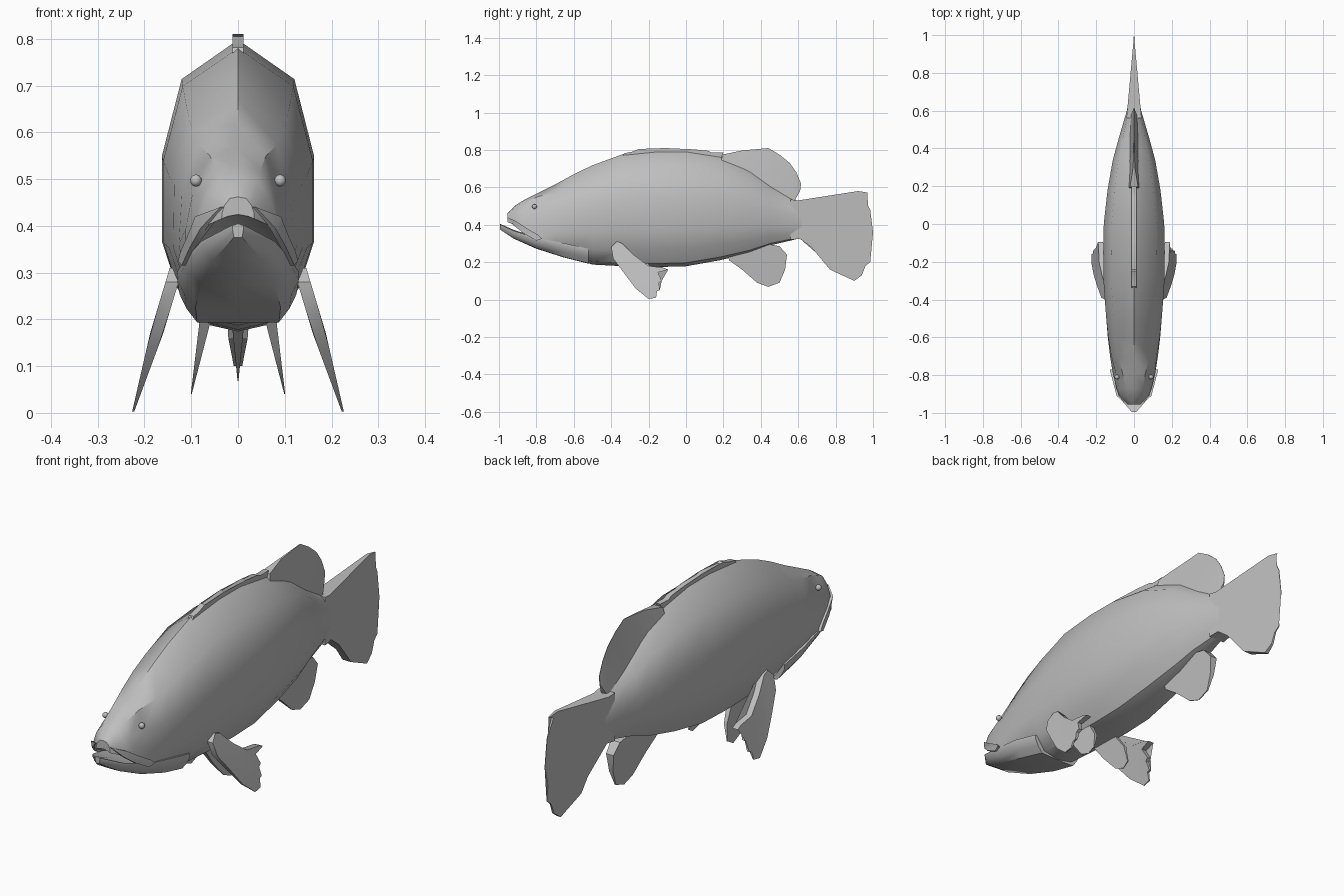
import bpy, bmesh, math

if "Cube" in bpy.data.objects:
    bpy.data.objects.remove(bpy.data.objects["Cube"])

grey = bpy.data.materials.new("fish grey")
grey.diffuse_color = (0.52, 0.52, 0.52, 1)
grey.use_nodes = True
grey.node_tree.nodes["Principled BSDF"].inputs["Base Color"].default_value = grey.diffuse_color


def finish(name, bm, angle=43):
    bmesh.ops.recalc_face_normals(bm, faces=bm.faces)
    me = bpy.data.meshes.new(name)
    bm.to_mesh(me)
    bm.free()
    me.materials.append(grey)
    for p in me.polygons:
        p.use_smooth = True
    me.set_sharp_from_angle(angle=math.radians(angle))
    ob = bpy.data.objects.new(name, me)
    bpy.context.collection.objects.link(ob)
    return ob


def loft(name, stations, sec_a, sec_b=None):
    """Skin mirrored half sections; station = y, bottom, top, half width, blend."""
    bm = bmesh.new()
    rings = []
    for y, zb, zt, w, k in stations:
        half = []
        for (ax, az), (bx, bz) in zip(sec_a, sec_b or sec_a):
            half.append(((ax + (bx - ax) * k) * w,
                         zb + (az + (bz - az) * k) * (zt - zb)))
        full = half + [(-x, z) for x, z in half[-2:0:-1]]
        rings.append([bm.verts.new((x, y, z)) for x, z in full])
    n = len(rings[0])
    for r0, r1 in zip(rings, rings[1:]):
        for i in range(n):
            j = (i + 1) % n
            bm.faces.new((r0[i], r0[j], r1[j], r1[i]))
    bm.faces.new(rings[0])
    bm.faces.new(rings[-1])
    return finish(name, bm)


def fin(name, outline, thick, centre=lambda y, z: 0.0):
    """Tapered plate from a y-z outline; thick gives the half thickness."""
    bm = bmesh.new()
    sides = []
    for s in (-1, 1):
        sides.append([bm.verts.new((centre(y, z) + s * max(thick(y, z), 0.001), y, z))
                      for y, z in outline])
    a, b = sides
    n = len(outline)
    for i in range(n):
        j = (i + 1) % n
        bm.faces.new((a[i], a[j], b[j], b[i]))
    caps = [bm.faces.new(a), bm.faces.new(b)]
    bmesh.ops.triangulate(bm, faces=caps)
    return finish(name, bm, 30)


# Body and upper head: trunk section blends to an open-mouthed head section
trunk = [(0, 0), (.51, .03), (.80, .15), (1, .31), (1, .60), (.74, .865), (0, 1)]
head = [(0, .2), (.6, .12), (1, 0), (.97, .3), (.82, .62), (.5, .93), (0, 1)]
loft("body", [
    (-.955, .415, .462, .035, 1), (-.91, .395, .505, .080, 1),
    (-.87, .365, .530, .095, 1), (-.79, .318, .570, .115, .9),
    (-.70, .247, .615, .128, .35), (-.60, .213, .670, .139, .1),
    (-.50, .187, .718, .147, 0), (-.33, .178, .780, .160, 0),
    (-.15, .174, .798, .163, 0), (0, .178, .798, .160, 0),
    (.18, .210, .770, .140, 0), (.34, .250, .700, .112, 0),
    (.45, .290, .620, .082, 0), (.60, .325, .525, .038, 0),
    (.66, .330, .520, .026, 0)], trunk, head)

# Lower jaw, projecting past the upper lip
jaw = [(0, 0), (.7, .02), (.88, .35), (1, .7), (1, .9), (.75, .88), (0, 1)]
loft("lower_jaw", [
    (-.995, .375, .405, .012, 0), (-.92, .325, .372, .078, 0),
    (-.80, .272, .335, .113, 0), (-.65, .224, .310, .130, 0),
    (-.52, .192, .280, .125, 0)], jaw)

# Upper lip plates sloping down to the mouth corners
lip = [(-.955, .44), (-.91, .42), (-.85, .38), (-.79, .345),
       (-.77, .325), (-.80, .315), (-.87, .355), (-.92, .395)]
for s, side in ((1, "right"), (-1, "left")):
    fin("lip_" + side, lip, lambda y, z: .006,
        lambda y, z: s * (.086 + (y + .91) * (.26 if y > -.91 else 1.2)))

# Tail fin
tail = [(.56, .535), (.60, .53), (.92, .58), (.97, .572), (.945, .56), (.985, .48),
        (1.0, .36), (.98, .27), (.985, .20), (.96, .18), (.94, .13), (.90, .10),
        (.77, .16), (.73, .22), (.67, .28), (.61, .325), (.56, .32)]
fin("tail_fin", tail, lambda y, z: .036 * (1 - y) / .4)

# Rear dorsal fin
dorsal = [(.18, .70), (.195, .775), (.30, .797), (.44, .81), (.50, .775), (.555, .73),
          (.59, .68), (.615, .62), (.61, .58), (.575, .52), (.45, .56), (.30, .65)]
fin("dorsal_fin", dorsal,
    lambda y, z: .05 - .05 * (z + .75 * (y - .2) - .6) / .3)

# Low folded spiny ridge along the back
ridge = [(-.35, .75), (-.33, .782), (-.29, .79), (-.25, .805), (-.24, .797),
         (-.11, .81), (-.09, .803), (.04, .803), (.06, .796), (.12, .795),
         (.14, .785), (.20, .787), (.185, .75)]
fin("spiny_ridge", ridge, lambda y, z: .012)

# Anal fin
anal = [(.22, .26), (.23, .21), (.30, .16), (.38, .09), (.44, .068), (.50, .09),
        (.53, .16), (.54, .24), (.50, .285), (.42, .30), (.40, .34)]
fin("anal_fin", anal, lambda y, z: .014 * (z - .06) / .14)

# Paired pectoral and pelvic fins, splayed outward
pectoral = [(-.40, .28), (-.37, .31), (-.34, .30), (-.28, .24), (-.20, .18), (-.12, .17),
            (-.095, .16), (-.15, .145), (-.13, .10), (-.145, .09), (-.14, .05),
            (-.155, .045), (-.16, .01), (-.20, .003), (-.27, .06), (-.33, .14), (-.39, .22)]
pelvic = [(-.36, .22), (-.30, .13), (-.24, .06), (-.19, .04), (-.155, .06),
          (-.16, .13), (-.20, .19), (-.22, .23)]
for s, side in ((1, "right"), (-1, "left")):
    fin("pectoral_fin_" + side, pectoral,
        lambda y, z: .002 + .012 * min(1, z / .17),
        lambda y, z: s * (.225 - .30 * z))
    fin("pelvic_fin_" + side, pelvic,
        lambda y, z: .001 + .07 * (z - .04),
        lambda y, z: s * (.1 - .19 * (z - .04)))

    # Small eyes
    bm = bmesh.new()
    bmesh.ops.create_uvsphere(bm, u_segments=10, v_segments=6, radius=.013)
    eye = finish("eye_" + side, bm)
    eye.location = (s * .09, -.81, .497)
